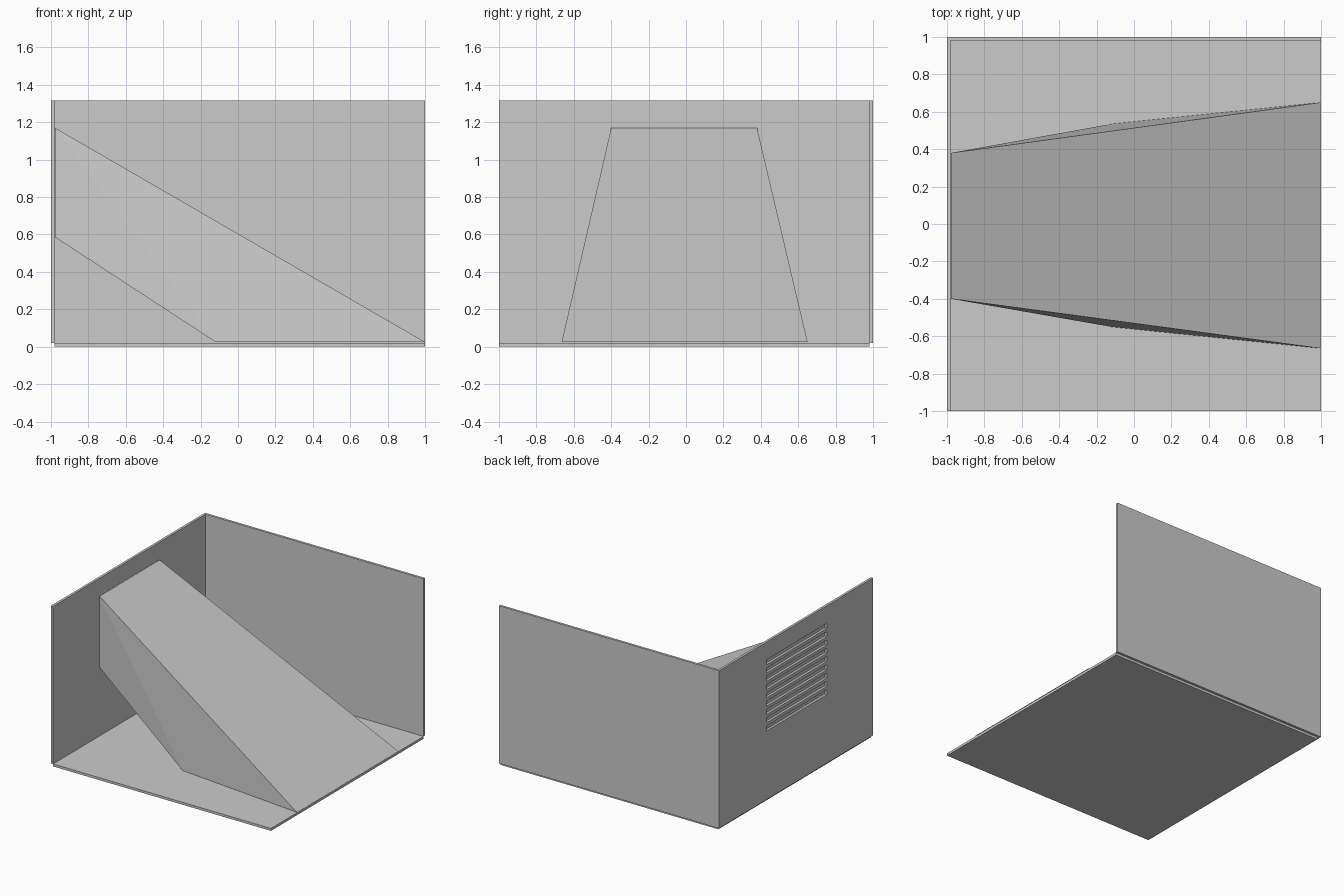
import bpy, bmesh
from mathutils import Vector

if "Cube" in bpy.data.objects:
    bpy.data.objects.remove(bpy.data.objects["Cube"])

T = 0.02          # panel thickness
H = 1.315         # wall height
VENT_Y = (-0.40, 0.38)
VENT_Z = (0.585, 1.17)
SLOTS = 9


def finish(name, bm):
    bmesh.ops.recalc_face_normals(bm, faces=bm.faces)
    me = bpy.data.meshes.new(name)
    bm.to_mesh(me)
    bm.free()
    ob = bpy.data.objects.new(name, me)
    bpy.context.collection.objects.link(ob)
    return ob


def add_box(bm, lo, hi):
    lo, hi = Vector(lo), Vector(hi)
    verts = bmesh.ops.create_cube(bm, size=1)["verts"]
    bmesh.ops.scale(bm, vec=hi - lo, verts=verts)
    bmesh.ops.translate(bm, vec=(lo + hi) / 2, verts=verts)


def prism(name, outline, z0, z1):
    bm = bmesh.new()
    face = bm.faces.new([bm.verts.new((x, y, z0)) for x, y in outline])
    ext = bmesh.ops.extrude_face_region(bm, geom=[face])["geom"]
    moved = [g for g in ext if isinstance(g, bmesh.types.BMVert)]
    bmesh.ops.translate(bm, vec=(0, 0, z1 - z0), verts=moved)
    return finish(name, bm)


# Floor panel
bm = bmesh.new()
add_box(bm, (-1 + T, -1, 0), (1, 1 - T, T))
finish("floor", bm)

# L-shaped side and back walls
walls = prism("walls", [(-1, -1), (-1 + T, -1), (-1 + T, 1 - T),
                        (1, 1 - T), (1, 1), (-1, 1)], T, H)

# Vent slots through the side wall
bm = bmesh.new()
pitch = (VENT_Z[1] - VENT_Z[0]) / (SLOTS - 0.4)
for i in range(SLOTS):
    z = VENT_Z[0] + i * pitch
    add_box(bm, (-1.05, VENT_Y[0], z), (-0.95, VENT_Y[1], z + 0.6 * pitch))
cutter = finish("slot_cutter", bm)
cutter.hide_render = True
mod = walls.modifiers.new("vent_slots", 'BOOLEAN')
mod.operation, mod.solver, mod.object = 'DIFFERENCE', 'EXACT', cutter
bpy.context.view_layer.objects.active = walls
bpy.ops.object.modifier_apply(modifier=mod.name)
bpy.data.objects.remove(cutter)

# Flared air duct: side profile (x, z) with its y range at each station
profile = [(-0.978, 1.17, -0.40, 0.38), (-0.978, 0.585, -0.40, 0.38),
           (-0.12, 0.025, -0.55, 0.535), (1.0, 0.025, -0.665, 0.65)]
bm = bmesh.new()
front = [bm.verts.new((x, a, z)) for x, z, a, b in profile]
back = [bm.verts.new((x, b, z)) for x, z, a, b in profile]
for i in range(4):
    j = (i + 1) % 4
    bm.faces.new((front[i], front[j], back[j], back[i]))
for s in (front, back):
    bm.faces.new((s[0], s[1], s[2]))
    bm.faces.new((s[0], s[2], s[3]))
finish("air_duct", bm)
